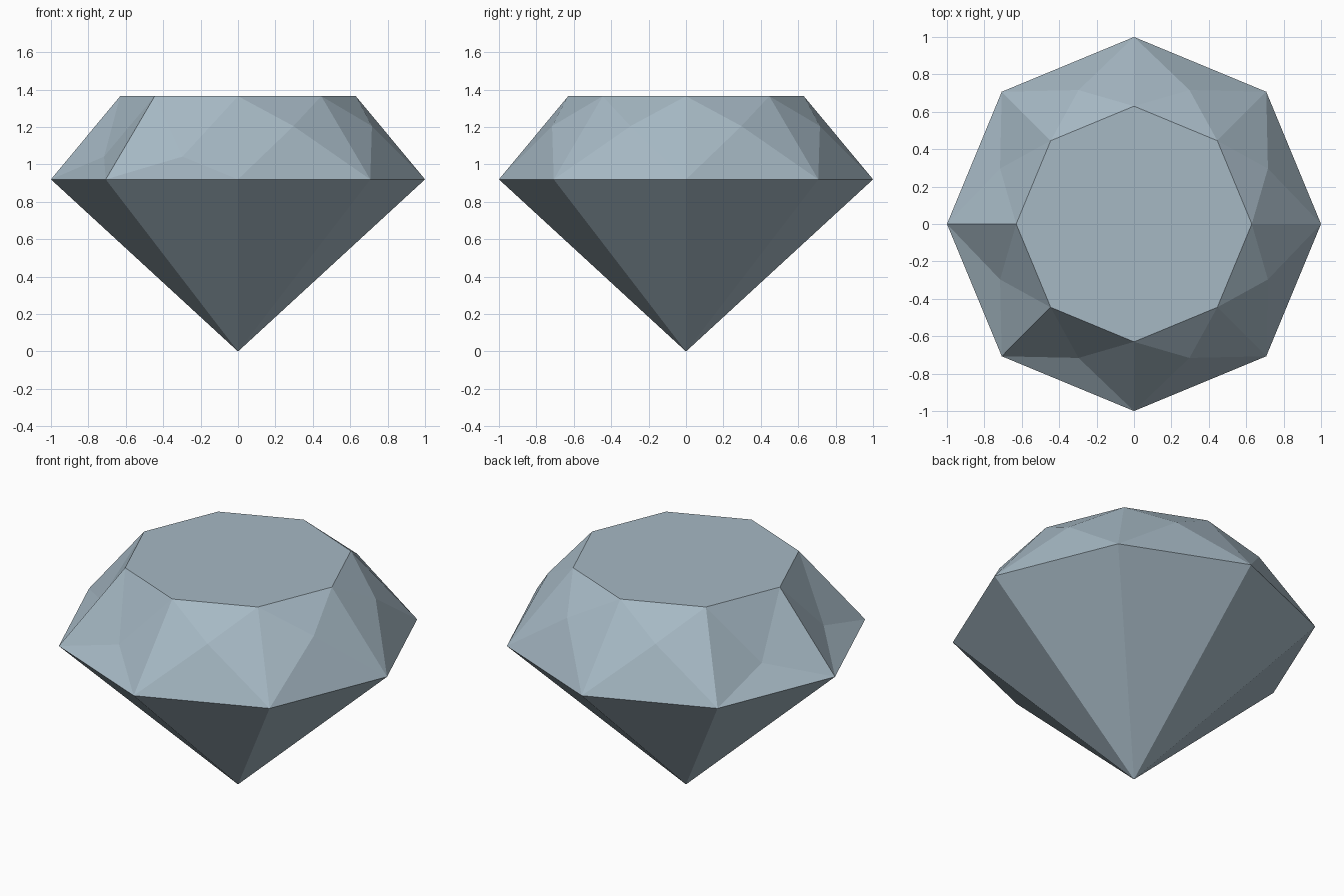
import bpy
import bmesh
from math import cos, sin, pi

cube = bpy.data.objects.get("Cube")
if cube:
    bpy.data.objects.remove(cube, do_unlink=True)

SIDES = 8
GIRDLE_R, GIRDLE_Z = 1.0, 0.92
TABLE_R, TABLE_Z = 0.63, 1.365
STAR_R, STAR_Z, DENT_Z = 0.775, 1.205, 1.042
DENTED = {3, 4, 5}  # crown sides whose centre point sits lower

# Pale blue-grey stone
stone = bpy.data.materials.new("pale_blue_grey")
stone.use_nodes = True
colour = (0.38, 0.48, 0.55, 1.0)
stone.diffuse_color = colour
stone.node_tree.nodes["Principled BSDF"].inputs["Base Color"].default_value = colour

bm = bmesh.new()


def point(radius, step, z):
    angle = 2 * pi * step / SIDES
    return bm.verts.new((radius * cos(angle), radius * sin(angle), z))


girdle = [point(GIRDLE_R, i, GIRDLE_Z) for i in range(SIDES)]
table = [point(TABLE_R, i, TABLE_Z) for i in range(SIDES)]
tip = bm.verts.new((0, 0, 0))

# Flat table on top
bm.faces.new(table)

for i in range(SIDES):
    j = (i + 1) % SIDES
    # Pavilion facet down to the tip
    bm.faces.new((girdle[j], girdle[i], tip))
    # Crown side: four facets around a centre point
    star = point(STAR_R, i + 0.5, DENT_Z if i in DENTED else STAR_Z)
    corners = (girdle[i], girdle[j], table[j], table[i])
    for k in range(4):
        bm.faces.new((corners[k], corners[(k + 1) % 4], star))

bmesh.ops.recalc_face_normals(bm, faces=bm.faces)
mesh = bpy.data.meshes.new("gemstone")
bm.to_mesh(mesh)
bm.free()
mesh.materials.append(stone)
bpy.context.collection.objects.link(bpy.data.objects.new("gemstone", mesh))
